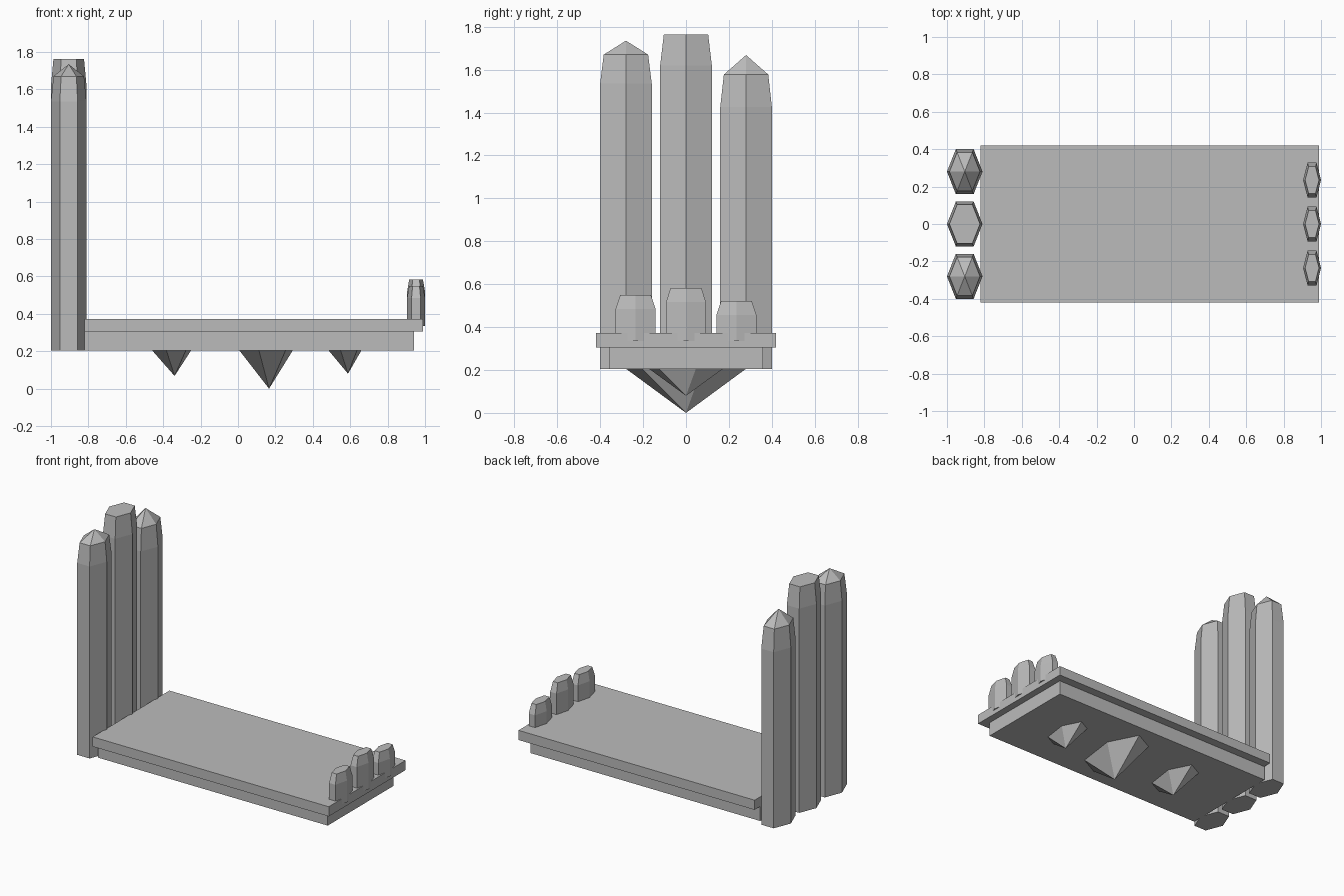
import bpy, bmesh, math

if "Cube" in bpy.data.objects:
    bpy.data.objects.remove(bpy.data.objects["Cube"])

mat = bpy.data.materials.new("stone grey")
mat.diffuse_color = (0.5, 0.5, 0.5, 1)
mat.use_nodes = True
mat.node_tree.nodes["Principled BSDF"].inputs["Base Color"].default_value = mat.diffuse_color
Z0, Z1, Z2 = 0.205, 0.305, 0.372      # slab levels


def finish(name, bm):
    bmesh.ops.recalc_face_normals(bm, faces=bm.faces)
    me = bpy.data.meshes.new(name)
    bm.to_mesh(me)
    bm.free()
    me.materials.append(mat)
    bpy.context.collection.objects.link(bpy.data.objects.new(name, me))


def box(name, x0, x1, hy, z0, z1):
    bm = bmesh.new()
    bmesh.ops.create_cube(bm, size=1)
    for v in bm.verts:
        v.co = ((x0 + x1) / 2 + v.co.x * (x1 - x0), v.co.y * 2 * hy,
                (z0 + z1) / 2 + v.co.z * (z1 - z0))
    finish(name, bm)


def crystal(name, cx, cy, rx, ry, levels, turn=0, tip=None):
    """Six-sided prism lofted through (z, scale) levels, with optional point."""
    bm = bmesh.new()
    rings = []
    for z, s in levels:
        angles = [math.radians(60 * k + turn) for k in range(6)]
        rings.append([bm.verts.new((cx + rx * s * math.cos(a),
                                    cy + ry * s * math.sin(a), z)) for a in angles])
    for a, b in zip(rings, rings[1:]):
        for k in range(6):
            j = (k + 1) % 6
            bm.faces.new((a[k], a[j], b[j], b[k]))
    bm.faces.new(rings[0])
    if tip:
        p = bm.verts.new(tip)
        for k in range(6):
            bm.faces.new((rings[-1][k], rings[-1][(k + 1) % 6], p))
    else:
        bm.faces.new(rings[-1])
    finish(name, bm)


# Bed slab in two steps
box("slab_top", -0.82, 0.99, 0.42, Z1, Z2)
box("slab_base", -0.82, 0.94, 0.36, Z0, Z1)

# Headboard columns: y, shoulder start, shoulder end, point height
for name, y, a, b, tip in (("front", -0.28, 1.535, 1.67, 1.735),
                           ("middle", 0, 1.62, 1.763, None),
                           ("back", 0.28, 1.425, 1.577, 1.668)):
    crystal("headboard_column_" + name, -0.905, y, 0.095, 0.139,
            [(Z0, 1), (a, 1), (b, 0.86)], tip=(-0.905, y, tip) if tip else None)

# Footboard posts
for name, y, top in (("front", -0.235, 0.55), ("middle", 0, 0.583), ("back", 0.235, 0.522)):
    crystal("footboard_post_" + name, 0.952, y, 0.048, 0.107,
            [(0.335, 1), (top - 0.065, 1), (top, 0.77)])

# Hanging spikes: centre x, radius, point height
for name, x, r, z in (("head", -0.355, 0.108, 0.068), ("middle", 0.15, 0.148, 0),
                      ("foot", 0.572, 0.091, 0.08)):
    crystal("hanging_spike_" + name, x, 0, r, r * 1.95, [(Z0, 1)],
            turn=15, tip=(x + 0.016, 0, z))
